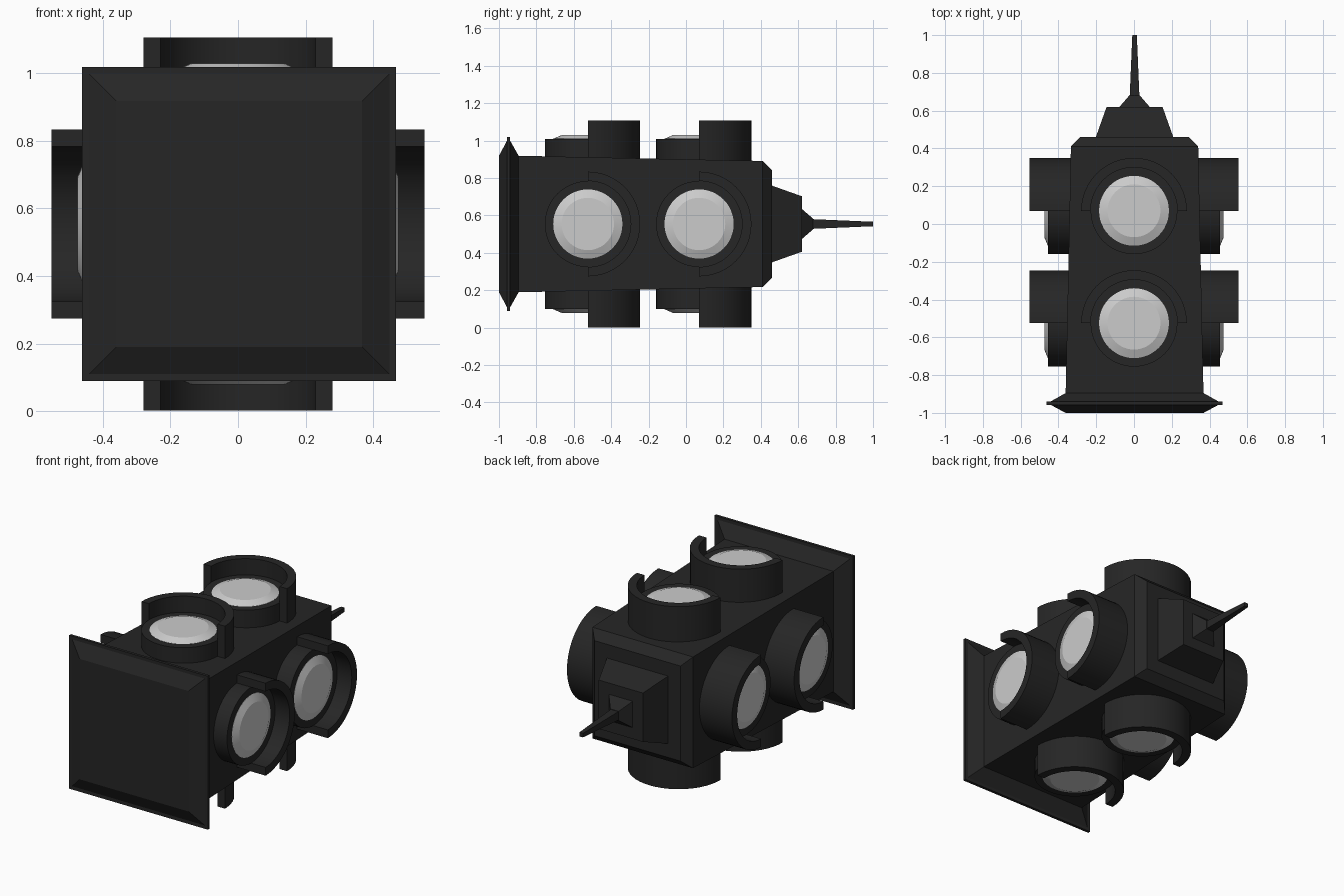
import bpy, bmesh, math

cube = bpy.data.objects.get("Cube")
if cube:
    bpy.data.objects.remove(cube)

MID_Z = 0.554
SEGMENTS = 48


def make_material(name, value):
    mat = bpy.data.materials.new(name)
    mat.use_nodes = True
    colour = (value, value, value, 1)
    mat.diffuse_color = colour
    mat.node_tree.nodes["Principled BSDF"].inputs["Base Color"].default_value = colour
    return mat


black = make_material("black housing", 0.019)
white = make_material("white lens", 0.6)


def make_mesh(name, bm, mat, smooth=False):
    bmesh.ops.recalc_face_normals(bm, faces=bm.faces)
    mesh = bpy.data.meshes.new(name)
    bm.to_mesh(mesh)
    bm.free()
    mesh.materials.append(mat)
    if smooth:
        mesh.shade_smooth()
        mesh.set_sharp_from_angle(angle=math.radians(18))
    return mesh


def place(name, mesh, location, turn=0):
    obj = bpy.data.objects.new(name, mesh)
    bpy.context.collection.objects.link(obj)
    obj.location = location
    obj.rotation_euler = (0, turn, 0)


def bridge(bm, rings):
    """Join equal rings of vertices and cap both ends."""
    count = len(rings[0])
    for a, b in zip(rings, rings[1:]):
        for i in range(count):
            j = (i + 1) % count
            bm.faces.new((a[i], a[j], b[j], b[i]))
    bm.faces.new(rings[0])
    bm.faces.new(rings[-1])


def square_loft(profile):
    """Square sections (y, half width) joined along y."""
    bm = bmesh.new()
    corners = ((-1, -1), (1, -1), (1, 1), (-1, 1))
    bridge(bm, [[bm.verts.new((h * x, y, h * z)) for x, z in corners]
                for y, h in profile])
    return bm


def disc_loft(profile):
    """Round sections (radius, height) joined along z."""
    bm = bmesh.new()
    angles = [math.tau * i / SEGMENTS for i in range(SEGMENTS)]
    bridge(bm, [[bm.verts.new((r * math.cos(a), r * math.sin(a), z)) for a in angles]
                for r, z in profile])
    return bm


def half_hood(inner, outer, low, high):
    """Half tube wrapping the +y side."""
    bm = bmesh.new()
    section = ((inner, low), (outer, low), (outer, high), (inner, high))
    rings = []
    for i in range(SEGMENTS // 2 + 1):
        a = math.tau * i / SEGMENTS
        rings.append([bm.verts.new((r * math.cos(a), r * math.sin(a), z))
                      for r, z in section])
    bridge(bm, rings)
    return bm


# Square parts stacked from the front plate to the rear spike
square_parts = {
    "front_plate": [(-1.0, 0.365), (-0.957, 0.445), (-0.957, 0.465),
                    (-0.94, 0.465), (-0.94, 0.445), (-0.895, 0.365)],
    "body": [(-0.9, 0.365), (0.41, 0.337), (0.46, 0.288)],
    "rear_step": [(0.45, 0.205), (0.46, 0.205), (0.62, 0.148)],
    "spike_base": [(0.61, 0.08), (0.62, 0.08), (0.68, 0.028)],
    "spike": [(0.67, 0.026), (1.0, 0.012)],
}
for name, profile in square_parts.items():
    place(name, make_mesh(name, square_loft(profile), black), (0.003, 0, MID_Z))

# Lamp parts, shared by all eight lamps
lamp_parts = {
    "lamp_ring": make_mesh("lamp_ring", disc_loft([(0.23, 0.3), (0.23, 0.455)]), black, True),
    "lamp_hood": make_mesh("lamp_hood", half_hood(0.23, 0.28, 0.3, 0.553), black, True),
    "lamp_lens": make_mesh("lamp_lens", disc_loft([(0.185, 0.44), (0.185, 0.456),
                                                   (0.14, 0.475)]), white, True),
}
sides = ("top", "left", "bottom", "right")
for i, side in enumerate(sides):
    for row, y in (("front", -0.525), ("rear", 0.07)):
        for part, mesh in lamp_parts.items():
            place(f"{side}_{row}_{part}", mesh, (0, y, MID_Z), i * math.pi / 2)
